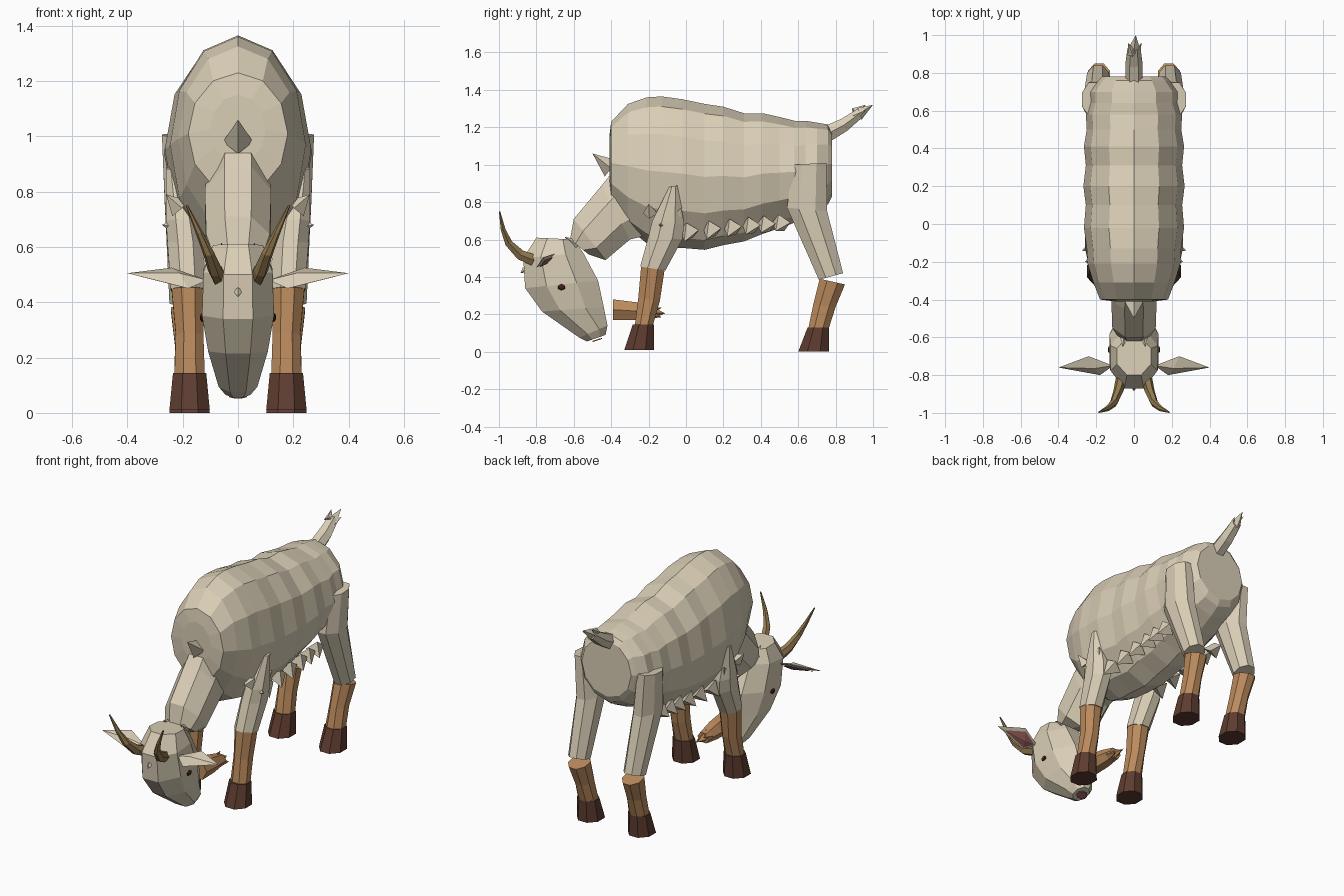
import bpy, bmesh, math
from mathutils import Vector, Matrix

cube = bpy.data.objects.get("Cube")
if cube:
    bpy.data.objects.remove(cube)


def material(name, rgb):
    m = bpy.data.materials.new(name)
    m.use_nodes = True
    m.diffuse_color = (*rgb, 1)
    m.node_tree.nodes["Principled BSDF"].inputs["Base Color"].default_value = (*rgb, 1)
    return m


CREAM = material("cream_fur", (.70, .62, .47))
TAN = material("tan_fur", (.50, .26, .11))
HOOF = material("dark_hoof", (.11, .045, .03))
HORN = material("horn_brown", (.30, .20, .08))
PINK = material("ear_pink", (.36, .13, .12))
EYE = material("eye_brown", (.06, .015, .01))


def finish(name, bm, mat):
    bmesh.ops.recalc_face_normals(bm, faces=bm.faces)
    mesh = bpy.data.meshes.new(name)
    bm.to_mesh(mesh)
    bm.free()
    mesh.materials.append(mat)
    ob = bpy.data.objects.new(name, mesh)
    bpy.context.collection.objects.link(ob)
    return ob


def loft(name, mat, rings, n=8, flat=True, side=1):
    """Skin elliptical rings, each given as (y1, z1, y2, z2, half width, x)."""
    bm = bmesh.new()
    shift, grow = (math.pi / n, 1 / math.cos(math.pi / n)) if flat else (0, 1)
    loops = []
    for y1, z1, y2, z2, w, *x in rings:
        x0 = x[0] if x else 0
        loop = []
        for i in range(n):
            t = 2 * math.pi * i / n + shift
            c, s = math.cos(t) * grow / 2, math.sin(t) * grow
            loop.append(bm.verts.new((side * (x0 + w * s),
                                      (y1 + y2) / 2 + c * (y1 - y2),
                                      (z1 + z2) / 2 + c * (z1 - z2))))
        loops.append(loop)
    for a, b in zip(loops, loops[1:]):
        for i in range(n):
            j = (i + 1) % n
            bm.faces.new((a[i], a[j], b[j], b[i]))
    bm.faces.new(loops[0])
    bm.faces.new(loops[-1])
    return finish(name, bm, mat)


def tufts(name, mat, spikes, sides=4):
    """Small pointed cones, each given as (base, tip, radius)."""
    bm = bmesh.new()
    for base, tip, r in spikes:
        base, tip = Vector(base), Vector(tip)
        d = tip - base
        m = Matrix.Translation((base + tip) / 2) @ d.to_track_quat('Z', 'Y').to_matrix().to_4x4()
        bmesh.ops.create_cone(bm, cap_ends=True, segments=sides, radius1=r, radius2=0,
                              depth=d.length, matrix=m)
    return finish(name, bm, mat)


def polygons(name, mat, verts, faces):
    bm = bmesh.new()
    vs = [bm.verts.new(v) for v in verts]
    for f in faces:
        bm.faces.new([vs[i] for i in f])
    return finish(name, bm, mat)


# Barrel body: (y, top, bottom, half width), with slight ribs in the fleece
stations = [(-.41, 1.15, .90, .10), (-.40, 1.23, .79, .18), (-.31, 1.325, .66, .215),
            (-.21, 1.36, .58, .245), (-.13, 1.365, .56, .25), (-.02, 1.35, .555, .265),
            (.10, 1.325, .545, .255), (.20, 1.31, .57, .268), (.31, 1.275, .59, .255),
            (.41, 1.275, .63, .265), (.50, 1.255, .66, .25), (.58, 1.235, .69, .255),
            (.64, 1.235, .72, .235), (.70, 1.225, .75, .235), (.76, 1.215, .79, .19),
            (.78, 1.18, .83, .17)]
loft("body", CREAM, [(y, t, y, b, w) for y, t, b, w in stations], n=12, flat=False)

# Neck, head and tail
loft("neck", CREAM, [(-.37, .99, -.22, .62, .11), (-.45, .89, -.30, .60, .12),
                     (-.60, .71, -.43, .49, .115), (-.62, .60, -.52, .52, .09)])
loft("head", CREAM, [(-.80, .61, -.60, .60, .09), (-.87, .50, -.55, .53, .125),
                     (-.86, .34, -.47, .38, .13), (-.77, .215, -.44, .24, .108),
                     (-.57, .075, -.42, .14, .07), (-.53, .055, -.43, .09, .045)])
loft("mouth", PINK, [(-.50, .052, -.45, .068, .032), (-.50, .058, -.45, .074, .032)])
loft("tail", CREAM, [(.75, 1.21, .78, 1.13, .04), (.83, 1.245, .86, 1.18, .04),
                     (.92, 1.30, .94, 1.25, .03)], n=6)
tufts("tail_tuft", CREAM, [((.0, .92, 1.27), (.01, 1, 1.32), .035),
                           ((.01, .90, 1.26), (.04, .96, 1.29), .025),
                           ((-.01, .90, 1.28), (-.03, .96, 1.32), .025)])

# Beard, a blunt tube ending in pointed locks
loft("beard", TAN, [(-.39, .28, -.39, .17, .05), (-.27, .265, -.27, .17, .045),
                    (-.17, .24, -.17, .18, .035)], n=6)
tufts("beard_tip", TAN, [((0, -.20, .21), (0, -.11, .205), .04),
                         ((.02, -.20, .20), (.03, -.13, .185), .025),
                         ((-.02, -.20, .22), (-.03, -.13, .235), .025)])

# Locks on chest, nape and muzzle
tufts("chest_tuft", CREAM, [((0, -.40, .98), (0, -.50, 1.06), .055)])
tufts("nape_tufts", CREAM, [((s * .05, -.58, .57), (s * .06, -.65, .615), .03) for s in (-1, 1)])
tufts("face_lock", CREAM, [((0, -.86, .44), (0, -.885, .42), .018)])

for side, label in ((1, "left_"), (-1, "right_")):
    # Front leg
    loft(label + "front_upper_leg", CREAM,
         [(-.09, .88, -.04, .89, .03, .23), (-.18, .70, -.01, .68, .06, .20),
          (-.20, .62, -.02, .60, .065, .19), (-.245, .455, -.11, .435, .063, .18)], side=side)
    loft(label + "front_lower_leg", TAN,
         [(-.24, .455, -.115, .435, .06, .18), (-.255, .29, -.14, .27, .05, .175),
          (-.275, .13, -.18, .13, .055, .175)], side=side)
    loft(label + "front_hoof", HOOF,
         [(-.285, .145, -.17, .145, .06, .175), (-.33, .01, -.17, .01, .073, .175)], side=side)

    # Hind leg
    loft(label + "hind_thigh", CREAM,
         [(.57, 1.0, .75, 1.01, .06, .215), (.54, .77, .755, .75, .07, .195),
          (.71, .385, .84, .42, .058, .19)], side=side)
    loft(label + "hind_lower_leg", TAN,
         [(.715, .39, .85, .36, .058, .185), (.68, .25, .80, .24, .05, .178),
          (.655, .13, .765, .13, .055, .175)], side=side)
    loft(label + "hind_hoof", HOOF,
         [(.65, .13, .765, .13, .06, .175), (.60, 0, .765, 0, .073, .175)], side=side)

    # Curved horn
    loft(label + "horn", HORN,
         [(-.80, .45, -.78, .51, .027, .06), (-.90, .495, -.87, .54, .023, .083),
          (-.965, .57, -.93, .59, .018, .107), (-.99, .65, -.965, .655, .012, .14),
          (-1, .75, -.993, .75, .004, .185)], n=6, side=side)

    # Leaf-shaped ear with a pink underside
    ear = [Vector((side * x, y, z)) for x, y, z in
           ((.11, -.75, .48), (.18, -.80, .45), (.40, -.76, .505), (.24, -.70, .525),
            (.21, -.765, .505), (.21, -.745, .475))]
    polygons(label + "ear", CREAM, ear, [(i, (i + 1) % 4, k) for k in (4, 5) for i in range(4)])
    mid, drop = ear[5], Vector((0, .003, -.005))
    pink = [mid + (v - mid) * .75 + drop for v in ear[:4]] + [mid + drop]
    polygons(label + "inner_ear", PINK, pink, [(i, (i + 1) % 4, 4) for i in range(4)])

    # Eye
    bm = bmesh.new()
    bmesh.ops.create_icosphere(bm, subdivisions=1, radius=.022, matrix=Matrix.Translation(
        (side * .13, -.665, .345)) @ Matrix.Diagonal((.4, 1, .8, 1)))
    finish(label + "eye", bm, EYE)

    # Shaggy locks on shoulder and belly
    shoulder = [((side * .21, -.19, .74), (side * .26, -.20, .79), .04),
                ((side * .21, -.12, .67), (side * .275, -.14, .68), .04),
                ((side * .22, -.06, .72), (side * .25, -.02, .77), .04)]
    tufts(label + "shoulder_tufts", CREAM, shoulder)
    belly = [((side * .17, y, .66 + .08 * (y - .13)),
              (side * .225, y - .03, .60 + .12 * (y - .13)), .055)
             for y in (.02, .14, .25, .35, .43, .51)]
    tufts(label + "belly_tufts", CREAM, belly)
